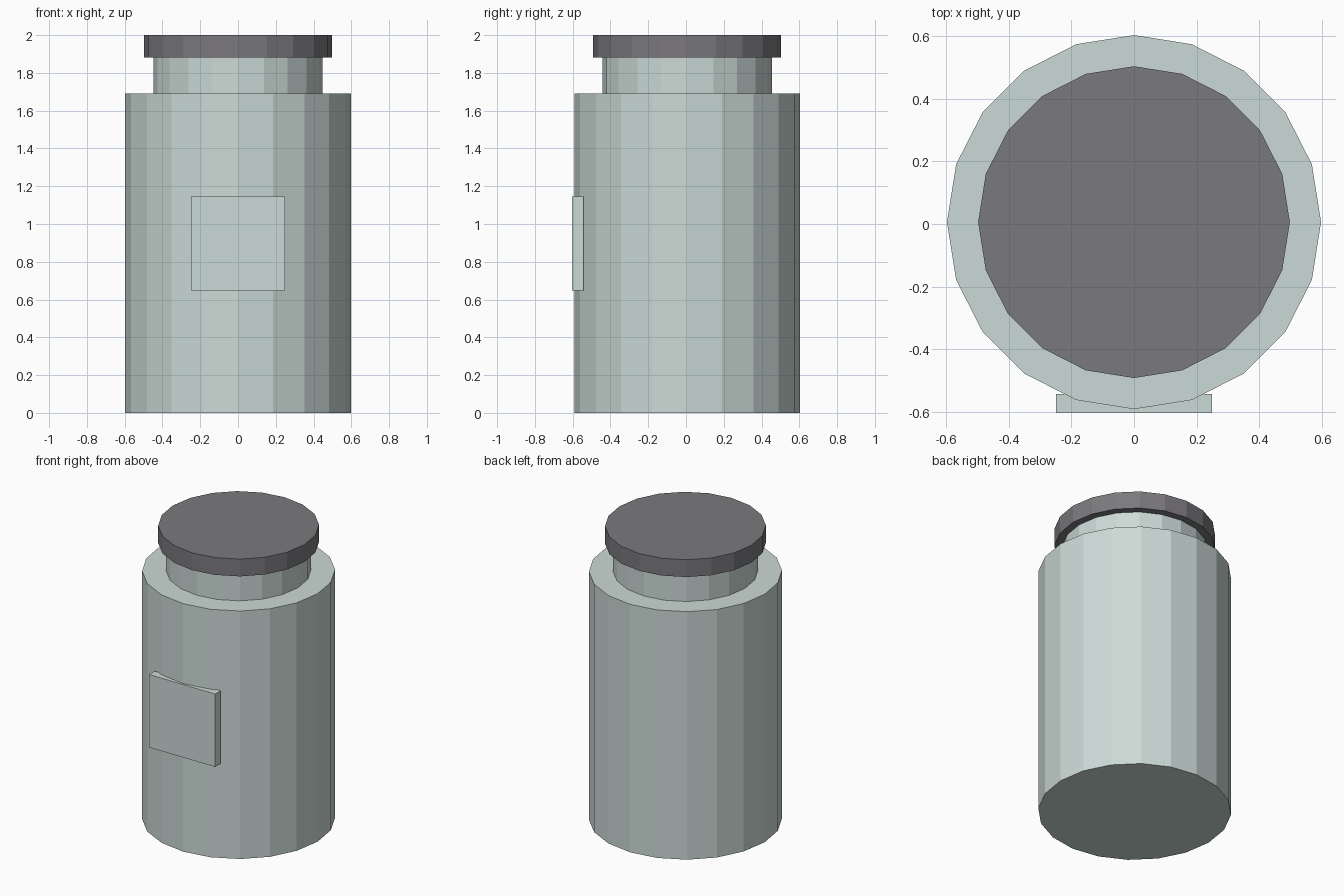
import bpy

cube = bpy.data.objects.get("Cube")
if cube:
    bpy.data.objects.remove(cube, do_unlink=True)


def material(name, rgb):
    mat = bpy.data.materials.new(name)
    mat.use_nodes = True
    color = (*rgb, 1.0)
    mat.diffuse_color = color
    mat.node_tree.nodes["Principled BSDF"].inputs["Base Color"].default_value = color
    return mat


pale_glass = material("pale_grey_green", (0.60, 0.70, 0.675))
dark_grey = material("dark_grey", (0.195, 0.19, 0.205))

CENTER_Y = 0.006  # the label stands proud of the front, so the jar sits slightly back


def cylinder(name, radius, bottom, top, mat):
    bpy.ops.mesh.primitive_cylinder_add(
        vertices=20, radius=radius, depth=top - bottom,
        location=(0, CENTER_Y, (bottom + top) / 2))
    obj = bpy.context.object
    obj.name = name
    obj.data.materials.append(mat)
    return obj


# Jar: wide body, narrower neck and overhanging lid
cylinder("jar_body", 0.597, 0.0, 1.692, pale_glass)
cylinder("jar_neck", 0.448, 1.692, 1.886, pale_glass)
cylinder("jar_lid", 0.4975, 1.882, 2.0, dark_grey)

# Flat label block on the front
bpy.ops.mesh.primitive_cube_add(size=1, location=(0, -0.573, 0.898))
label = bpy.context.object
label.name = "front_label"
label.scale = (0.4975, 0.06, 0.4975)
bpy.ops.object.transform_apply(location=False, rotation=False, scale=True)
label.data.materials.append(pale_glass)
